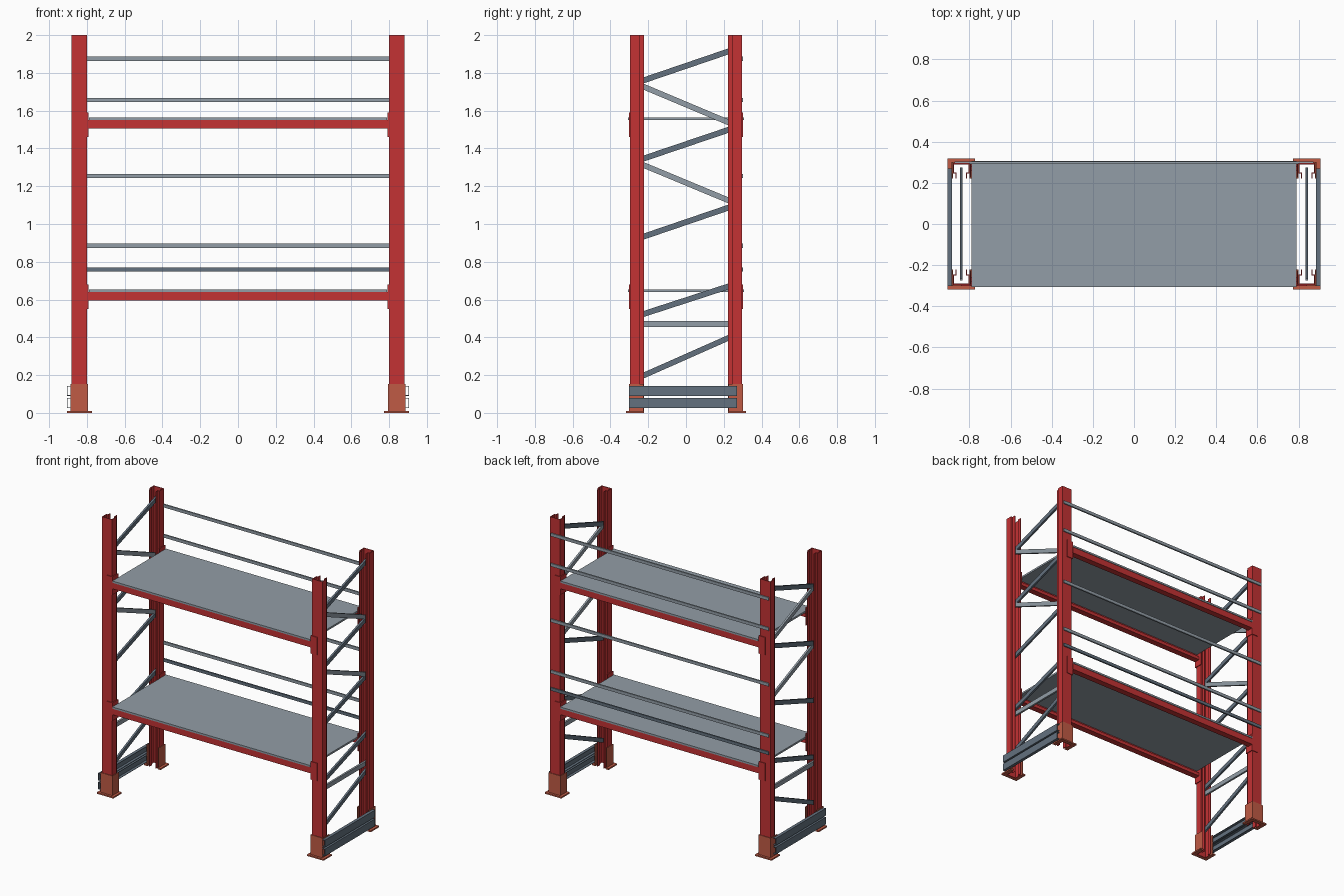
import bpy, bmesh
from mathutils import Vector

if "Cube" in bpy.data.objects:
    bpy.data.objects.remove(bpy.data.objects["Cube"])


def material(name, rgb):
    m = bpy.data.materials.new(name)
    m.diffuse_color = (*rgb, 1)
    m.use_nodes = True
    m.node_tree.nodes["Principled BSDF"].inputs["Base Color"].default_value = m.diffuse_color
    return m


RED = material("red paint", (0.55, 0.032, 0.034))
ORANGE = material("orange foot paint", (0.53, 0.105, 0.06))
LIGHT = material("light grey steel", (0.29, 0.34, 0.385))
DARK = material("dark slate steel", (0.125, 0.165, 0.21))

# maps a 2D profile point plus a distance along the axis to 3D
PLACE = {'x': lambda u, v, t: Vector((t, u, v)),
         'y': lambda u, v, t: Vector((u, t, v)),
         'z': lambda u, v, t: Vector((u, v, t))}


def finish(name, bm, mat):
    me = bpy.data.meshes.new(name)
    bm.to_mesh(me)
    bm.free()
    me.materials.append(mat)
    ob = bpy.data.objects.new(name, me)
    bpy.context.collection.objects.link(ob)
    return ob


def prism(name, pts, axis, a, b, mat):
    """Solid extrusion of a closed profile."""
    bm = bmesh.new()
    f = bm.faces.new([bm.verts.new(PLACE[axis](u, v, a)) for u, v in pts])
    ext = bmesh.ops.extrude_face_region(bm, geom=[f])
    move = PLACE[axis](0, 0, b - a)
    bmesh.ops.translate(bm, vec=move,
                        verts=[g for g in ext["geom"] if isinstance(g, bmesh.types.BMVert)])
    bmesh.ops.recalc_face_normals(bm, faces=bm.faces)
    return finish(name, bm, mat)


def box(name, x, y, z, mat):
    x, y = sorted(x), sorted(y)
    return prism(name, [(x[0], y[0]), (x[1], y[0]), (x[1], y[1]), (x[0], y[1])],
                 'z', z[0], z[1], mat)


def channel(name, pts, axis, a, b, thick, mat):
    """Folded sheet: an open profile swept along an axis and thickened."""
    bm = bmesh.new()
    rows = [[bm.verts.new(PLACE[axis](u, v, t)) for u, v in pts] for t in (a, b)]
    for i in range(len(pts) - 1):
        bm.faces.new((rows[0][i], rows[0][i + 1], rows[1][i + 1], rows[1][i]))
    ob = finish(name, bm, mat)
    mod = ob.modifiers.new("thickness", 'SOLIDIFY')
    mod.thickness = thick
    mod.offset = 0
    mod.use_even_offset = True
    return ob


POST_X = 0.84
SHELVES = (0.595, 1.505)
SIDES = ((-1, "left"), (1, "right"))
ENDS = ((-1, "front"), (1, "back"))

for sx, side in SIDES:
    for sy, end in ENDS:
        tag = f"{end}_{side}"
        cx = sx * POST_X

        # upright with stepped open section
        half = [(-0.026, 0.222), (-0.026, 0.248), (-0.038, 0.248), (-0.038, 0.293)]
        prof = half + [(-u, v) for u, v in reversed(half)]
        channel(f"upright_{tag}", [(cx + u, sy * v) for u, v in prof],
                'z', 0.0, 2.0, 0.005, RED)

        # foot sleeve and base plate, both open towards the inside
        sleeve = [(-0.045, 0.225), (-0.045, 0.3), (0.045, 0.3), (0.045, 0.225)]
        channel(f"foot_sleeve_{tag}", [(cx + u, sy * v) for u, v in sleeve],
                'z', 0.005, 0.152, 0.004, ORANGE)
        plate = [(-0.066, 0.222), (-0.066, 0.318), (0.066, 0.318), (0.066, 0.222),
                 (0.04, 0.222), (0.04, 0.294), (-0.04, 0.294), (-0.04, 0.222)]
        prism(f"base_plate_{tag}", [(cx + u, sy * v) for u, v in plate],
              'z', 0.0, 0.01, ORANGE)

        # beam end connectors folded round the post
        for n, z in enumerate(SHELVES, 1):
            fold = [(sx * 0.795, sy * 0.235), (sx * 0.795, sy * 0.298),
                    (sx * 0.842, sy * 0.298)]
            channel(f"beam_connector_{tag}_{n}", fold, 'z', z - 0.045, z + 0.085,
                    0.006, RED)

    # side guard rails at the floor, channels opening inwards
    for n, (z0, z1) in enumerate(((0.028, 0.077), (0.092, 0.141)), 1):
        prof = [(sx * 0.884, z0), (sx * 0.905, z0), (sx * 0.905, z1), (sx * 0.884, z1)]
        channel(f"guard_rail_{side}_{n}", prof, 'y', -0.302, 0.27, 0.003, DARK)

    # lattice braces: height at front post, height at back post, colour
    braces = ((0.20, 0.395, DARK), (0.47, 0.47, LIGHT), (0.525, 0.668, DARK),
              (0.935, 1.085, DARK), (1.31, 1.127, LIGHT), (1.348, 1.497, DARK),
              (1.725, 1.54, LIGHT), (1.762, 1.912, DARK))
    for n, (zf, zb, mat) in enumerate(braces, 1):
        k = 0.275 / 0.22
        mid, rise = (zf + zb) / 2, (zb - zf) / 2 * k
        h = 0.016
        pts = [(-0.275, mid - rise - h), (0.275, mid + rise - h),
               (0.275, mid + rise + h), (-0.275, mid - rise + h)]
        prism(f"brace_{side}_{n}", pts, 'x', sx * POST_X - 0.007, sx * POST_X + 0.007, mat)

# shelves: deck panel on two stepped beams
for n, z in enumerate(SHELVES, 1):
    box(f"shelf_deck_{n}", (-0.79, 0.79), (-0.306, 0.306), (z + 0.045, z + 0.058), LIGHT)
    for sy, end in ENDS:
        prof = [(0.302, 0), (0.302, 0.045), (0.278, 0.045), (0.278, 0.024),
                (0.258, 0.024), (0.258, 0)]
        prism(f"shelf_beam_{end}_{n}", [(sy * v, z + w) for v, w in prof],
              'x', -0.795, 0.795, RED)

# back stop rails across the rear posts
for n, (z, mat) in enumerate(((0.76, DARK), (0.885, LIGHT), (1.255, LIGHT),
                              (1.657, LIGHT), (1.875, LIGHT)), 1):
    box(f"back_rail_{n}", (-0.872, 0.872), (0.292, 0.303), (z - 0.011, z + 0.011), mat)
